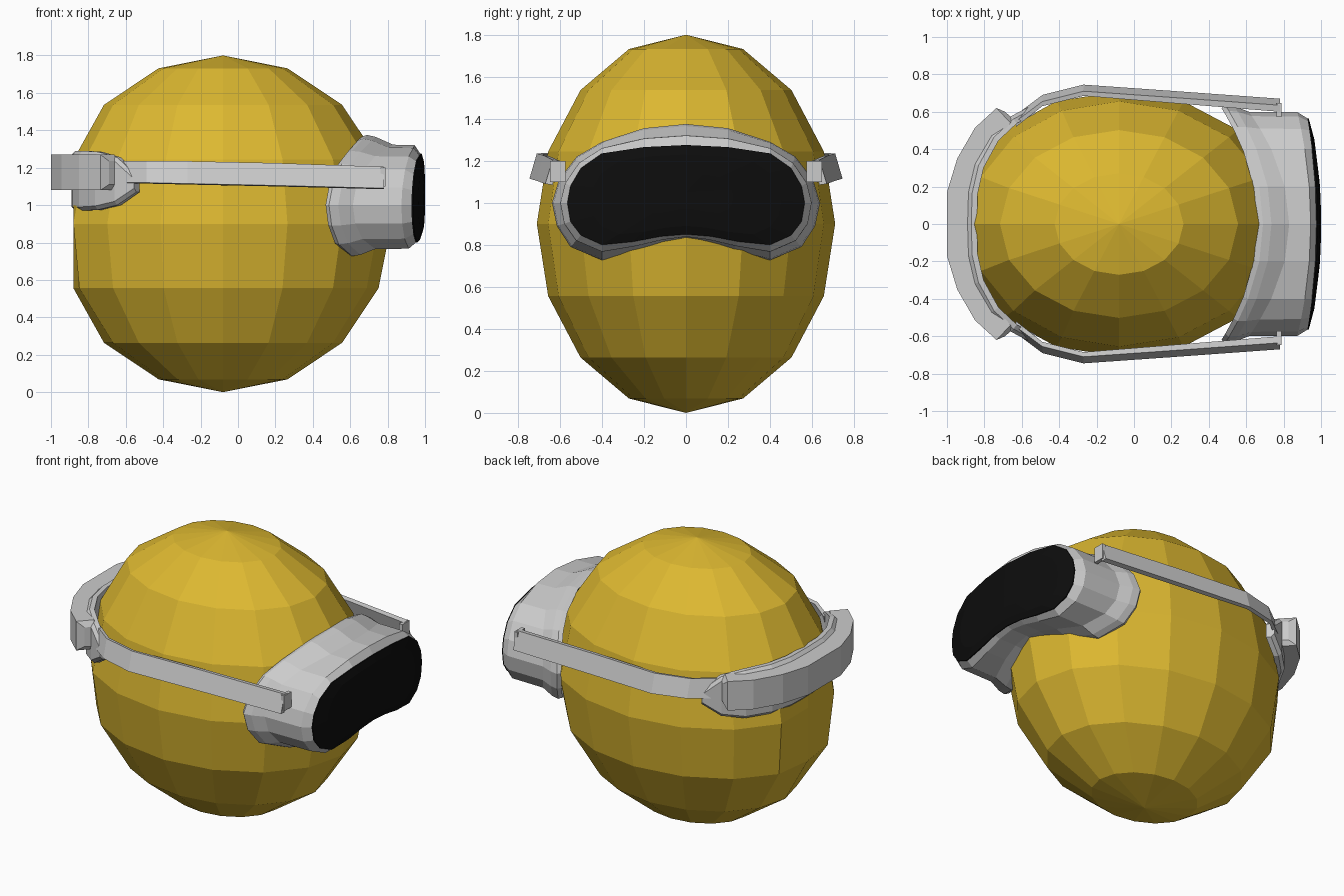
import bpy, bmesh
from mathutils import Matrix, Vector

if "Cube" in bpy.data.objects:
    bpy.data.objects.remove(bpy.data.objects["Cube"])


def finish(bm, name, color=None):
    bmesh.ops.recalc_face_normals(bm, faces=bm.faces)
    me = bpy.data.meshes.new(name)
    bm.to_mesh(me)
    bm.free()
    ob = bpy.data.objects.new(name, me)
    bpy.context.collection.objects.link(ob)
    if color:
        mat = bpy.data.materials.new(name + "_colour")
        mat.diffuse_color = (*color, 1)
        mat.use_nodes = True
        mat.node_tree.nodes["Principled BSDF"].inputs["Base Color"].default_value = mat.diffuse_color
        me.materials.append(mat)
    return ob


def loft(bm, loops, closed=True):
    """Bridge successive loops of equal length; returns the vertex loops."""
    rows = [[bm.verts.new(p) for p in lp] for lp in loops]
    n = len(rows[0])
    for a, b in zip(rows, rows[1:]):
        for i in range(n if closed else n - 1):
            j = (i + 1) % n
            bm.faces.new((a[i], a[j], b[j], b[i]))
    return rows


def sweep(name, sections):
    """Solid band through cross-sections."""
    bm = bmesh.new()
    rows = loft(bm, sections)
    bm.faces.new(rows[0])
    bm.faces.new(rows[-1])
    return finish(bm, name)


def both_sides(half):
    """Extend sections starting at y=0 to the mirrored side."""
    flip = [[(x, -y, z) for x, y, z in s] for s in half[:0:-1]]
    return flip + half


# Head: low-poly ellipsoid, slightly flattened at the back
bm = bmesh.new()
bmesh.ops.create_uvsphere(bm, u_segments=16, v_segments=8, radius=1)
for v in bm.verts:
    x, y, z = v.co
    k = 0.9
    if x < -0.1 and -0.1 < z < 0.5:
        k = 0.875 if z < 0.2 else 0.865
    v.co = (max(x * k - 0.08, -0.88), y * 0.71, z * 0.9 + 0.9)
finish(bm, "head", (0.72, 0.48, 0.03))

# Goggle outlines (y, z), half each: lens edge and outer flare
lens = [(0, 1.275), (.2, 1.265), (.4, 1.235), (.5, 1.165), (.55, 1.08), (.565, 1.0),
        (.55, .91), (.5, .845), (.4, .80), (.25, .815), (.12, .84), (0, .85)]
rim = [(0, 1.375), (.2, 1.355), (.4, 1.29), (.52, 1.22), (.605, 1.11), (.638, 1.0),
       (.615, .89), (.55, .79), (.4, .727), (.22, .77), (.1, .805), (0, .825)]


def outline(t, x, k, s=1.0):
    """Blend lens->rim by t, scale by s, and bend back by k*y^2 from x."""
    half = [(a[0] + (b[0] - a[0]) * t, a[1] + (b[1] - a[1]) * t) for a, b in zip(lens, rim)]
    full = half + [(-y, z) for y, z in half[-2:0:-1]]
    return [(x - k * (y * s) ** 2, y * s, 1.05 + (z - 1.05) * s) for y, z in full]


# Goggle frame: front lip, body, flared skirt and inner wall
bm = bmesh.new()
loft(bm, [outline(0, .975, .15), outline(.45, .945, .2), outline(.48, .83, .6),
          outline(.9, .735, .5), outline(1, .69, .5), outline(1, .66, .5, .97),
          outline(.3, .72, .45, .95), outline(0, .93, .2, .97)])
finish(bm, "goggle_frame")

# Lens: gently bowed black pane
bm = bmesh.new()
rows = loft(bm, [outline(0, .965, .15), outline(0, .982, .15), outline(0, .995, .15, .8),
                 outline(0, 1.0, .15, .4)])
tip = bm.verts.new((1.0, 0, 1.05))
last = rows[-1]
for i, v in enumerate(last):
    bm.faces.new((v, last[(i + 1) % len(last)], tip))
finish(bm, "lens", (0.004, 0.004, 0.004))

# Side straps: thin tilted bands
path = [(.78, .67, 1.09, 1.205, .035), (.2, .712, 1.105, 1.225, .03), (-.27, .745, 1.115, 1.235, .025),
        (-.49, .69, 1.12, 1.237, .025), (-.63, .585, 1.12, 1.237, .03)]
for side, label in ((1, "left"), (-1, "right")):
    secs = []
    for x, y, lo, hi, t in path:
        secs.append([(x, side * y, lo), (x, side * (y - .035), hi),
                     (x, side * (y - .035 - t), hi - .005), (x, side * (y - t), lo - .005)])
    sweep("strap_" + label, secs)
    # Small lug where the strap meets the goggles
    bm = bmesh.new()
    bmesh.ops.create_cube(bm, size=1, matrix=Matrix.Translation((.775, side * .61, 1.15))
                          @ Matrix.Diagonal((.025, .075, .1, 1)))
    finish(bm, "strap_lug_" + label)


# Back pad hugging the head: x, y, bottom, top
pad = [(-.89, 0, .97, 1.29), (-.885, .17, .97, 1.29), (-.85, .32, .97, 1.29),
       (-.765, .475, .975, 1.285), (-.66, .575, 1.0, 1.255), (-.555, .63, 1.07, 1.16)]
secs = []
for x, y, lo, hi in pad:
    d = Vector((x + .1, y)).normalized() * .05
    secs.append([(x, y, lo + .02), (x, y, hi - .02), (x - d.x * .4, y - d.y * .4, hi),
                 (x - d.x, y - d.y, hi), (x - d.x, y - d.y, lo), (x - d.x * .4, y - d.y * .4, lo)])
sweep("back_pad", both_sides(secs))

# Back block: thick curved battery-like housing, outer and inner arcs
block = [((-1.0, 0), (-.87, 0), 1.08, 1.27), ((-1.0, .17), (-.87, .16), 1.08, 1.27),
         ((-.945, .35), (-.83, .30), 1.08, 1.27), ((-.85, .515), (-.745, .44), 1.08, 1.27),
         ((-.735, .62), (-.66, .54), 1.08, 1.27), ((-.69, .60), (-.65, .565), 1.11, 1.235)]
sweep("back_block", both_sides([[(*o, lo), (*o, hi), (*i, hi), (*i, lo)] for o, i, lo, hi in block]))
